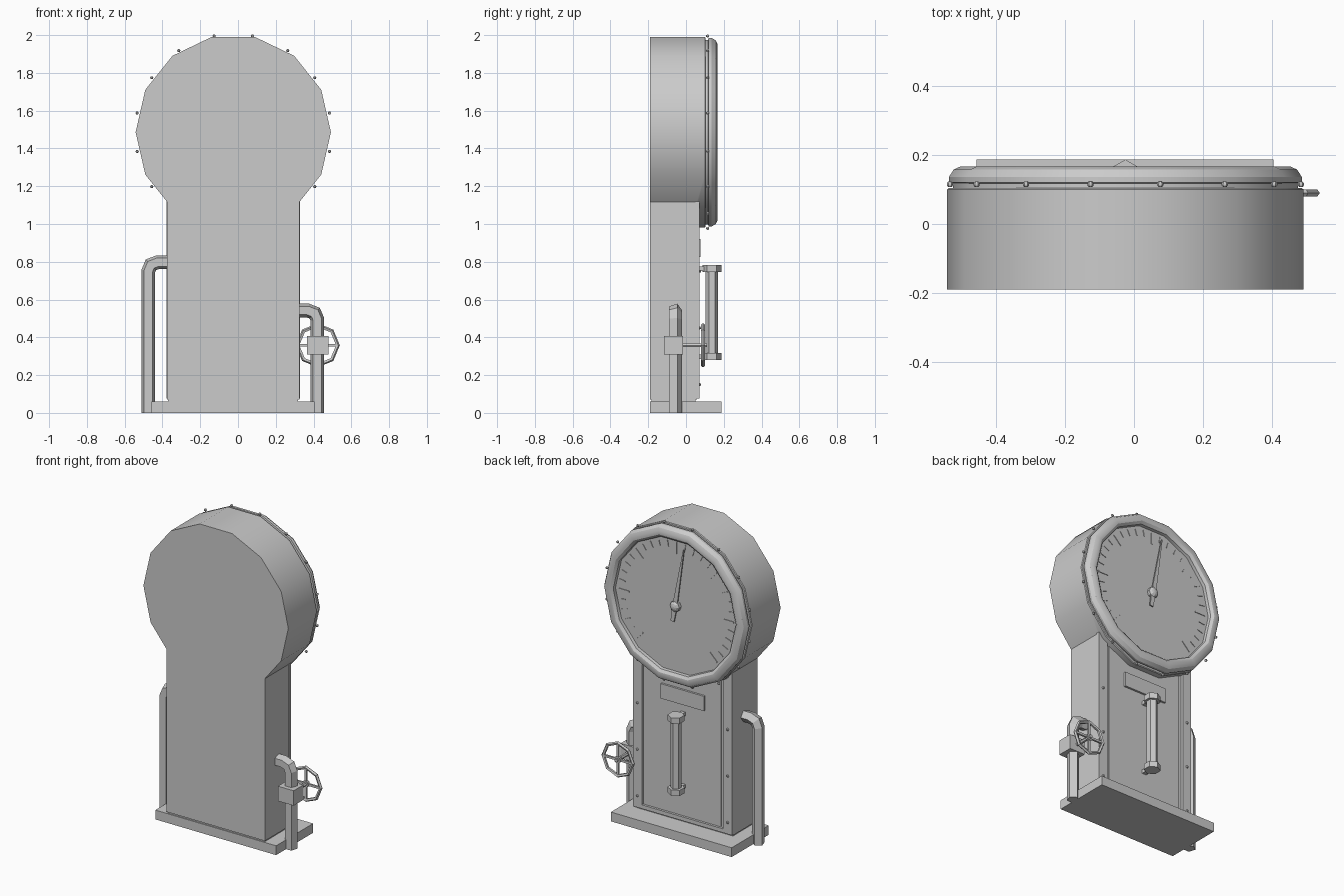
import bpy, bmesh, math
from mathutils import Matrix, Vector

if "Cube" in bpy.data.objects:
    bpy.data.objects.remove(bpy.data.objects["Cube"])

CX, CZ, N = -0.025, 1.486, 14   # dial axis and number of sides


def finish(name, bm, smooth=False):
    bmesh.ops.recalc_face_normals(bm, faces=bm.faces[:])
    me = bpy.data.meshes.new(name)
    bm.to_mesh(me)
    bm.free()
    ob = bpy.data.objects.new(name, me)
    bpy.context.collection.objects.link(ob)
    if smooth:
        shade(ob)
    return ob


def shade(ob):
    bpy.ops.object.select_all(action='DESELECT')
    ob.select_set(True)
    bpy.context.view_layer.objects.active = ob
    bpy.ops.object.shade_smooth_by_angle(angle=math.radians(30))


def box(name, x, y, z, matrix=None):
    bm = bmesh.new()
    bmesh.ops.create_cube(bm, size=1)
    for v in bm.verts:
        v.co = Vector([(a + b) / 2 + c * (b - a) for (a, b), c in zip((x, y, z), v.co)])
    if matrix:
        bm.transform(matrix)
    return finish(name, bm)


def lathe(name, profile, n, center, axis='Y', phase=0, closed=False, smooth=False):
    """Spin (radius, height) points about an axis; open profiles get end caps."""
    bm = bmesh.new()
    rings = []
    for r, h in profile:
        ring = []
        for k in range(n):
            a = phase + math.tau * k / n
            c, s = r * math.cos(a), r * math.sin(a)
            p = (c, h, s) if axis == 'Y' else (c, s, h)
            ring.append(bm.verts.new(Vector(p) + Vector(center)))
        rings.append(ring)
    pairs = list(zip(rings, rings[1:])) + ([(rings[-1], rings[0])] if closed else [])
    for a, b in pairs:
        for k in range(n):
            j = (k + 1) % n
            bm.faces.new((a[k], a[j], b[j], b[k]))
    if not closed:
        bm.faces.new(rings[0])
        bm.faces.new(rings[-1])
    return finish(name, bm, smooth)


def pipe(name, path, y, r, n=5):
    """Sweep an n-gon along a path in the xz plane."""
    pts = [Vector(p) for p in path]
    bm = bmesh.new()
    rings = []
    for i, p in enumerate(pts):
        d0 = (p - pts[i - 1]).normalized() if i else (pts[1] - p).normalized()
        d1 = (pts[i + 1] - p).normalized() if i < len(pts) - 1 else d0
        t = (d0 + d1).normalized()
        w = r / t.dot(d0)
        ring = []
        for k in range(n):
            a = math.tau * k / n
            u = w * math.sin(a)
            ring.append(bm.verts.new((p.x - t.y * u, y + r * math.cos(a), p.y + t.x * u)))
        rings.append(ring)
    for a, b in zip(rings, rings[1:]):
        for k in range(n):
            j = (k + 1) % n
            bm.faces.new((a[k], a[j], b[j], b[k]))
    bm.faces.new(rings[0])
    bm.faces.new(rings[-1])
    return finish(name, bm)


# housing: drum joined to pedestal
head = lathe("housing", [(0.517, -0.19), (0.517, 0.1), (0.512, 0.104)], N, (CX, 0, CZ))
body = box("pedestal_cutter", (-0.377, 0.325), (-0.19, 0.057), (0.07, 1.4))
mod = head.modifiers.new("join", 'BOOLEAN')
mod.operation, mod.solver, mod.object = 'UNION', 'EXACT', body
bpy.context.view_layer.objects.active = head
bpy.ops.object.modifier_apply(modifier="join")
bpy.data.objects.remove(body)
shade(head)

# base
box("base", (-0.457, 0.405), (-0.19, 0.187), (0, 0.06))
box("base_neck", (-0.37, 0.318), (-0.183, 0.05), (0.055, 0.075))

# front panel and frame
box("front_panel", (-0.295, 0.245), (0.05, 0.063), (0.11, 1.1))
box("bottom_rail", (-0.317, 0.267), (0.05, 0.072), (0.075, 0.1))
for side in (-1, 1):
    x = CX + side * 0.322
    box("side_rail", (x - 0.032, x + 0.032), (0.05, 0.072), (0.075, 1.12))
    for z in (0.15, 0.45, 0.75):
        lathe("rail_rivet", [(0.01, 0.07), (0.006, 0.08)], 6, (x, 0, z))
box("name_plate", (CX - 0.155, CX + 0.155), (0.06, 0.076), (0.825, 0.92))

# bezel and dial
lathe("bezel", [(0.5, 0.1), (0.5, 0.117), (0.512, 0.12), (0.512, 0.136), (0.498, 0.158),
                (0.478, 0.167), (0.455, 0.165), (0.438, 0.152), (0.432, 0.1)],
      N, (CX, 0, CZ), closed=True, smooth=True)
lathe("dial", [(0.44, 0.1), (0.44, 0.132)], N, (CX, 0, CZ))
for k in range(16):
    a = math.tau * (k + 0.5) / 16
    lathe("bezel_rivet", [(0.005, 0.107), (0.009, 0.112), (0.009, 0.118), (0.005, 0.123)], 6,
          (CX + 0.519 * math.cos(a), 0, CZ + 0.519 * math.sin(a)))


def on_dial(degrees):
    return Matrix.Translation((CX, 0, CZ)) @ Matrix.Rotation(math.radians(degrees), 4, 'Y')


# tick marks, every fifth one longer
for k in range(-15, 16):
    major = k % 5 == 0
    w, inner = (0.004, 0.335) if major else (0.0025, 0.37)
    box("tick", (-w, w), (0.13, 0.136), (inner, 0.41), on_dial(k * 9))

# needle and hub
bm = bmesh.new()
outline = [(-0.012, -0.1), (0.012, -0.1), (0.016, 0.0), (0.003, 0.385), (-0.003, 0.385), (-0.016, 0.0)]
face = bm.faces.new([bm.verts.new((x, 0.145, z)) for x, z in outline])
ext = bmesh.ops.extrude_face_region(bm, geom=[face])
bmesh.ops.translate(bm, vec=(0, 0.008, 0), verts=[g for g in ext["geom"] if isinstance(g, bmesh.types.BMVert)])
bm.transform(on_dial(-9.5))
finish("needle", bm)
lathe("needle_hub", [(0.034, 0.13), (0.034, 0.152), (0.022, 0.163), (0.008, 0.167)], 8, (CX, 0, CZ))

# sight gauge
up = math.pi / 2
lathe("sight_tube", [(0.033, 0.3), (0.033, 0.77)], 6, (CX, 0.137, 0), 'Z', up)
for z in (0.28, 0.746):
    lathe("sight_cap", [(0.05, z), (0.05, z + 0.037)], 6, (CX, 0.137, 0), 'Z', up)
    box("sight_bracket", (CX - 0.015, CX + 0.015), (0.055, 0.11), (z + 0.006, z + 0.03))

# pipes
PY = -0.058
pipe("left_pipe", [(-0.475, 0), (-0.475, 0.75), (-0.461, 0.784), (-0.425, 0.798), (-0.36, 0.798)], PY, 0.038)
pipe("right_pipe", [(0.42, 0), (0.42, 0.495), (0.406, 0.528), (0.37, 0.542), (0.31, 0.542)], PY, 0.038)

# valve with hand wheel
VX, VZ = 0.422, 0.358
box("valve_body", (VX - 0.056, VX + 0.056), (-0.116, -0.016), (VZ - 0.048, VZ + 0.048))
lathe("valve_spindle", [(0.012, -0.03), (0.012, 0.11)], 6, (VX, 0, VZ))
lathe("wheel_hub", [(0.022, 0.08), (0.022, 0.1)], 8, (VX, 0, VZ))
bpy.ops.mesh.primitive_torus_add(major_segments=8, minor_segments=5, major_radius=0.106,
                                 minor_radius=0.011, location=(VX, 0.09, VZ),
                                 rotation=(math.pi / 2, 0, 0))
bpy.context.object.name = "hand_wheel"
for k in range(4):
    box("wheel_spoke", (-0.007, 0.007), (0.084, 0.096), (0.01, 0.105),
        Matrix.Translation((VX, 0, VZ)) @ Matrix.Rotation(k * math.pi / 2, 4, 'Y'))
